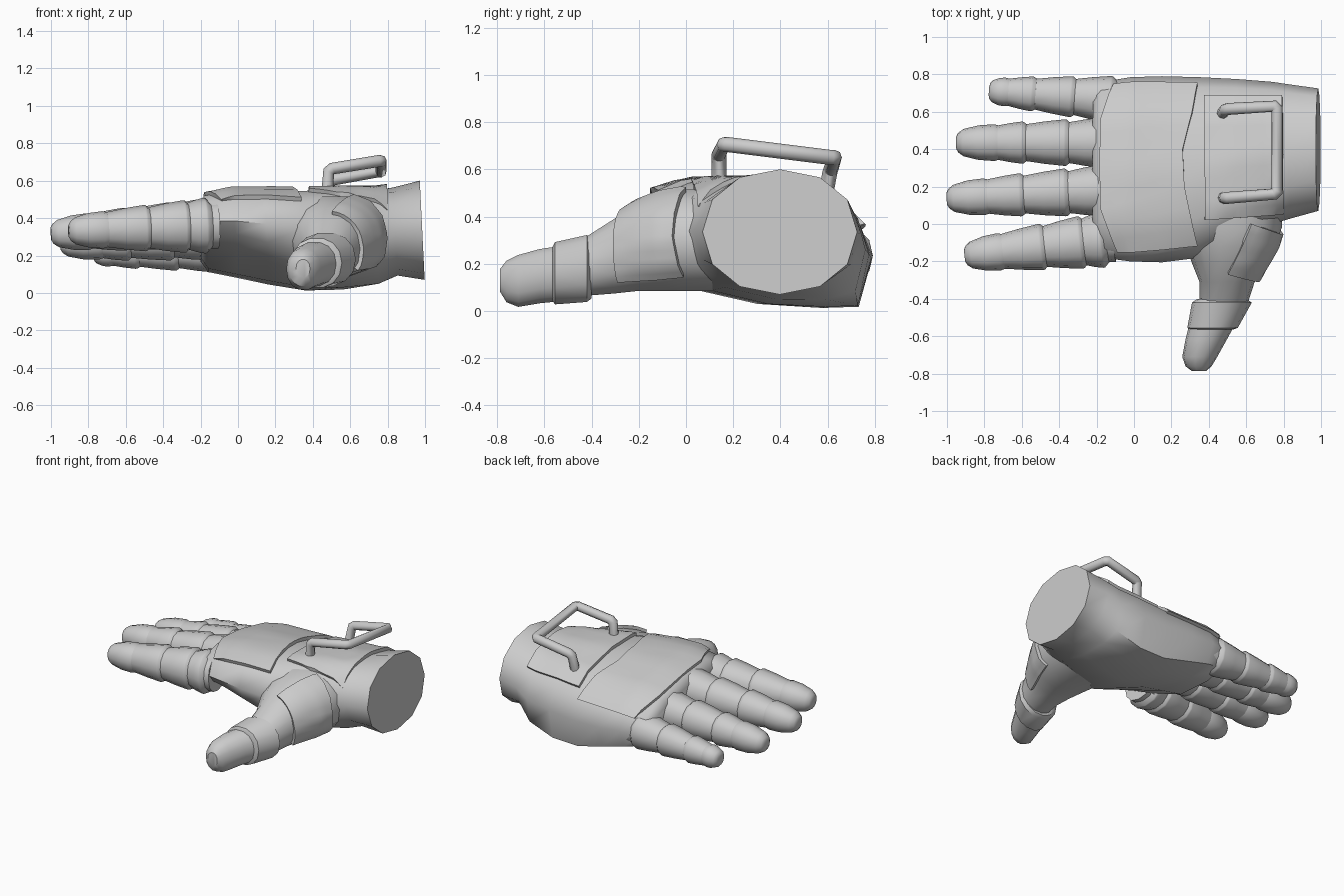
import bpy, bmesh, math
from mathutils import Vector
from mathutils.bvhtree import BVHTree

cube = bpy.data.objects.get("Cube")
if cube:
    bpy.data.objects.remove(cube)

grey = bpy.data.materials.new("glove grey")
grey.use_nodes = True
GREY = (0.6, 0.6, 0.6, 1)
grey.diffuse_color = GREY
grey.node_tree.nodes["Principled BSDF"].inputs["Base Color"].default_value = GREY


def finish(ob, angle):
    bpy.ops.object.select_all(action='DESELECT')
    ob.select_set(True)
    bpy.context.view_layer.objects.active = ob
    bpy.ops.object.shade_smooth_by_angle(angle=math.radians(angle))


def make(name, bm, angle):
    bmesh.ops.recalc_face_normals(bm, faces=bm.faces)
    me = bpy.data.meshes.new(name)
    bm.to_mesh(me)
    bm.free()
    me.materials.append(grey)
    ob = bpy.data.objects.new(name, me)
    bpy.context.collection.objects.link(ob)
    finish(ob, angle)
    return ob


def loft(name, rings, angle=35):
    """Skin a list of equal closed rings and cap both ends."""
    bm = bmesh.new()
    loops = [[bm.verts.new(p) for p in r] for r in rings]
    n = len(loops[0])
    for a, b in zip(loops, loops[1:]):
        for i in range(n):
            j = (i + 1) % n
            bm.faces.new((a[i], a[j], b[j], b[i]))
    bm.faces.new(loops[0])
    bm.faces.new(loops[-1])
    return make(name, bm, angle)


def unit_ring(n, power=1.0):
    pts = []
    for i in range(n):
        a = math.tau * i / n
        c, s = math.cos(a), math.sin(a)
        pts.append((math.copysign(abs(c) ** power, c), math.copysign(abs(s) ** power, s)))
    return pts


# Palm and wrist: x, y low, y high, centre z, half height, droop to the little finger,
# heel drop at the little finger edge, lift under the index finger edge
palm_sections = [
    (0.985, 0.07, 0.725, 0.335, 0.265, 0.0, 0.0, 0.0),
    (0.84, 0.03, 0.745, 0.328, 0.235, 0.01, 0.0, 0.0),
    (0.74, 0.00, 0.76, 0.30, 0.25, 0.04, 0.12, 0.0),
    (0.55, -0.08, 0.775, 0.29, 0.26, 0.05, 0.24, 0.0),
    (0.35, -0.18, 0.785, 0.285, 0.255, 0.06, 0.22, 0.0),
    (0.15, -0.205, 0.79, 0.30, 0.235, 0.07, 0.12, 0.04),
    (-0.02, -0.20, 0.785, 0.315, 0.215, 0.07, 0.06, 0.06),
    (-0.17, -0.18, 0.76, 0.315, 0.185, 0.07, 0.0, 0.06),
    (-0.21, -0.14, 0.72, 0.315, 0.13, 0.06, 0.0, 0.03)]
rings = []
for x, y0, y1, zc, hz, droop, heel, lift in palm_sections:
    rings.append([(x - 0.013 * s, (y0 + y1) / 2 + (y1 - y0) / 2 * c,
                   zc + hz * s - droop * c
                   + max(0, -s) * (2 * lift * max(0, -c) - heel * max(0, c) ** 5))
                  for c, s in unit_ring(12, 0.82 if x < 0.8 else 0.95)])
palm = loft("palm", rings, 50)


# Thumb: y, x low, x high, z low, z high
def thumb_loft(name, sections):
    return loft(name, [[((x0 + x1) / 2 + (x1 - x0) / 2 * c, y, (z0 + z1) / 2 + (z1 - z0) / 2 * s)
                        for c, s in unit_ring(14, 0.92)]
                       for y, x0, x1, z0, z1 in sections])


thumb_base = thumb_loft("thumb_base", [
    (0.12, 0.20, 0.80, 0.08, 0.52), (-0.02, 0.25, 0.79, 0.08, 0.52),
    (-0.12, 0.28, 0.755, 0.08, 0.49), (-0.21, 0.31, 0.705, 0.08, 0.455),
    (-0.31, 0.35, 0.645, 0.07, 0.39), (-0.45, 0.35, 0.60, 0.06, 0.30)])
thumb_loft("thumb_band", [
    (-0.40, 0.34, 0.60, 0.05, 0.31), (-0.42, 0.31, 0.63, 0.035, 0.325),
    (-0.555, 0.285, 0.555, 0.025, 0.295), (-0.565, 0.30, 0.53, 0.04, 0.275)])
thumb_loft("thumb_tip", [
    (-0.52, 0.30, 0.55, 0.04, 0.28), (-0.62, 0.275, 0.495, 0.03, 0.265),
    (-0.71, 0.258, 0.445, 0.015, 0.24), (-0.76, 0.275, 0.415, 0.035, 0.215),
    (-0.787, 0.31, 0.385, 0.08, 0.18)])


# Fingers: overlapping armour segments that flare toward the knuckle
def finger(name, base, tip, breaks, r_base, r_tip):
    base, tip = Vector(base), Vector(tip)
    axis = tip - base
    side = Vector((-axis.y, axis.x, 0)).normalized()
    up = side.cross(axis).normalized()

    def ring(x, scale):
        t = (x - base.x) / axis.x
        r = (r_base + (r_tip - r_base) * t) * scale
        centre = base + axis * t
        return [centre + side * (r * c) + up * (r * s) for c, s in unit_ring(12, 0.92)]

    stops = [base.x] + breaks
    for i, (a, b) in enumerate(zip(stops, stops[1:])):
        loft(f"{name}_segment_{i + 1}",
             [ring(a + 0.03, 0.85), ring(a, 1.09), ring(a - 0.01, 1.11),
              ring(a + (b - a) * 0.5, 1.06), ring(b, 0.95), ring(b - 0.008, 0.8)])
    a, b = stops[-1], tip.x
    loft(f"{name}_tip", [ring(a + 0.03, 0.9), ring(a - 0.012, 1.04)] +
         [ring(a + (b - a) * t, s) for t, s in
          ((0.45, 1.02), (0.82, 0.84), (0.95, 0.62), (1.0, 0.4))])
    # inner core that shows in the gaps
    loft(f"{name}_core", [ring(base.x + 0.06, 0.9), ring(a, 0.86)])


finger("index_finger", (-0.17, -0.085, 0.36), (-0.905, -0.17, 0.33), [-0.28, -0.49, -0.71], 0.135, 0.083)
finger("middle_finger", (-0.16, 0.18, 0.37), (-1.0, 0.135, 0.315), [-0.36, -0.60, -0.79], 0.125, 0.085)
finger("ring_finger", (-0.16, 0.435, 0.31), (-0.95, 0.435, 0.265), [-0.36, -0.59, -0.735], 0.122, 0.085)
finger("little_finger", (-0.12, 0.665, 0.235), (-0.775, 0.712, 0.215), [-0.33, -0.54, -0.68], 0.114, 0.068)

# Surface used to fit the armour plates
surface = bmesh.new()
surface.from_mesh(palm.data)
surface.from_mesh(thumb_base.data)
tree = BVHTree.FromBMesh(surface)
surface.free()


def plate(name, edge_a, edge_b, directions, thick=0.024, n=12):
    """Stretch a grid between two edge polylines, press it on the hand, close its rim."""
    def along(line, t):
        f = t * (len(line) - 1)
        i = min(int(f), len(line) - 2)
        return Vector(line[i]).lerp(Vector(line[i + 1]), f - i)

    bm = bmesh.new()
    grid = []
    for i in range(n + 1):
        d = along(directions, i / n).normalized()
        row = []
        for j in range(n + 1):
            p = along(edge_a, i / n).lerp(along(edge_b, i / n), j / n)
            hit = tree.ray_cast(p - d, d)[0] or tree.find_nearest(p)[0]
            row.append(bm.verts.new(hit - d * thick))
        grid.append(row)
    for a, b in zip(grid, grid[1:]):
        for j in range(n):
            bm.faces.new((a[j], a[j + 1], b[j + 1], b[j]))
    # rim down to the hand
    out = bmesh.ops.extrude_edge_only(bm, edges=[e for e in bm.edges if e.is_boundary])
    for v in out["geom"]:
        if isinstance(v, bmesh.types.BMVert):
            v.co = tree.find_nearest(v.co)[0]
    return make(name, bm, 40)


DOWN = (0, 0, -1)
plate("knuckle_plate",
      [(-0.09, -0.15, 0.49), (-0.18, 0.08, 0.5), (-0.185, 0.32, 0.5), (-0.18, 0.56, 0.45), (-0.11, 0.765, 0.36)],
      [(0.34, -0.115, 0.5), (0.27, 0.2, 0.5), (0.26, 0.4, 0.5), (0.31, 0.6, 0.5), (0.34, 0.77, 0.38)],
      [(0, 0.3, -1), DOWN, DOWN, (0, -0.2, -1), (0, -0.8, -0.6)])
plate("wrist_plate", [(0.38, 0.02, 0.5), (0.375, 0.69, 0.5)], [(0.80, 0.05, 0.5), (0.79, 0.69, 0.5)],
      [DOWN, DOWN])
plate("thumb_plate",
      [(0.50, -0.27, 0.43), (0.66, -0.31, 0.30), (0.64, -0.29, 0.12)],
      [(0.63, 0.0, 0.53), (0.80, -0.06, 0.32), (0.77, -0.02, 0.13)],
      [(-0.2, 0.1, -1), (-0.9, 0.3, -0.4), (-0.9, 0.3, 0.4)])

# Bent tube handle on the wrist plate
curve = bpy.data.curves.new("wrist_handle", 'CURVE')
curve.dimensions = '3D'
curve.bevel_depth = 0.032
curve.bevel_resolution = 2
curve.use_fill_caps = True
path = [(0.475, 0.14, 0.50), (0.485, 0.14, 0.65), (0.505, 0.14, 0.665), (0.75, 0.16, 0.705),
        (0.765, 0.175, 0.705), (0.765, 0.615, 0.65), (0.75, 0.63, 0.65), (0.505, 0.615, 0.605),
        (0.485, 0.61, 0.59), (0.47, 0.585, 0.46)]
spline = curve.splines.new('POLY')
spline.points.add(len(path) - 1)
for pt, co in zip(spline.points, path):
    pt.co = (*co, 1)
curve.materials.append(grey)
handle = bpy.data.objects.new("wrist_handle", curve)
bpy.context.collection.objects.link(handle)
bpy.ops.object.select_all(action='DESELECT')
handle.select_set(True)
bpy.context.view_layer.objects.active = handle
bpy.ops.object.convert(target='MESH')
finish(bpy.context.view_layer.objects.active, 50)
